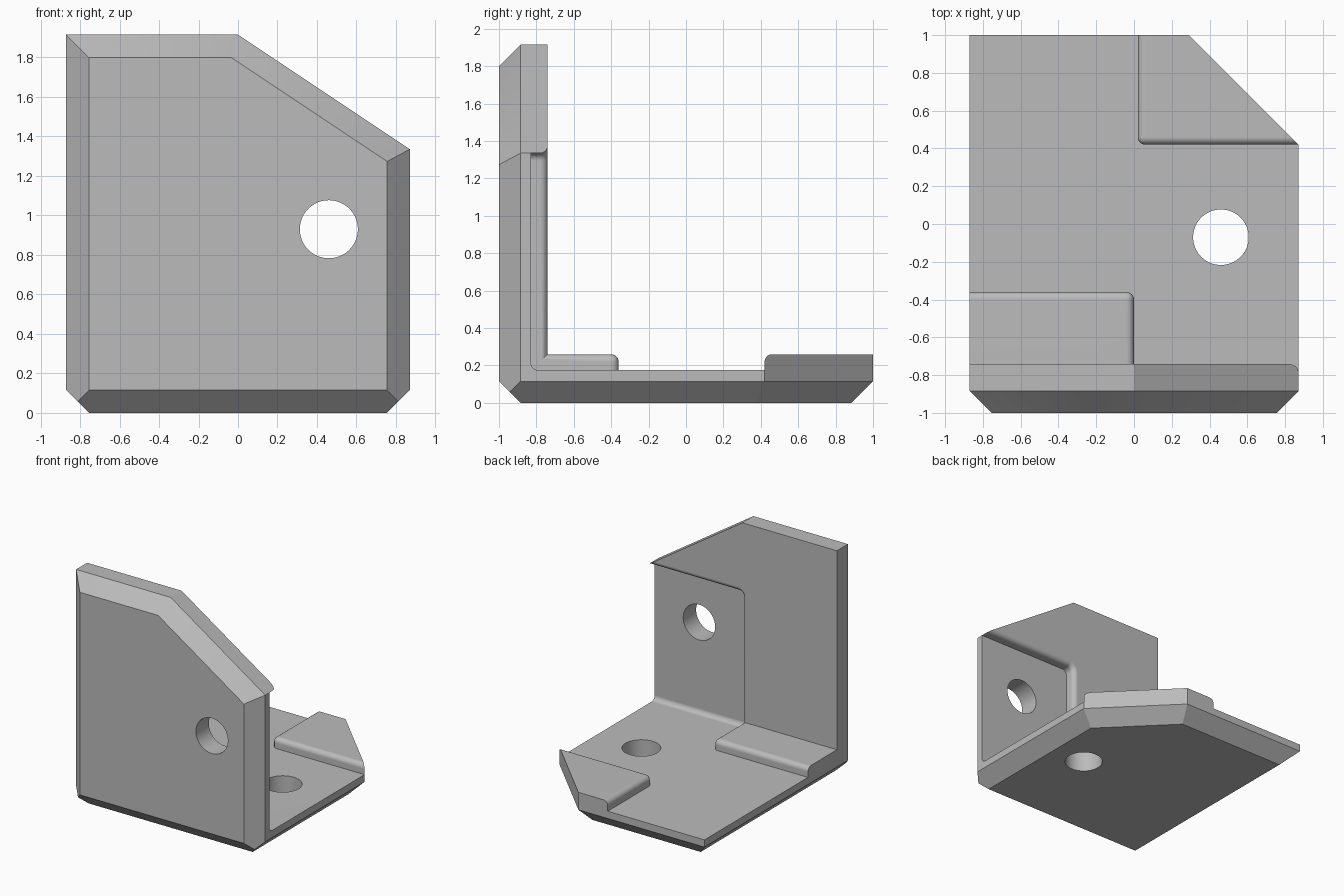
import bpy, bmesh, math
from mathutils import Vector, Matrix

old = bpy.data.objects.get("Cube")
if old:
    bpy.data.objects.remove(old, do_unlink=True)

HALF_W, HALF_D, HEIGHT = 0.87, 1.0, 1.915
CHAMFER, ROUND = 0.115, 0.04
FLOOR, PAD_TOP = 0.175, 0.26          # thin and thick base heights
WALL_THIN, WALL_THICK = -0.83, -0.74  # inner wall faces
LIP = 1.335                           # underside of the wall lip
HOLE_X, HOLE_R = 0.46, 0.147
STEPS = 6

grey = bpy.data.materials.new("plain grey")
grey.use_nodes = True
colour = (0.5, 0.5, 0.5, 1)
grey.diffuse_color = colour
grey.node_tree.nodes["Principled BSDF"].inputs["Base Color"].default_value = colour


def finish(bm, name):
    bmesh.ops.recalc_face_normals(bm, faces=bm.faces[:])
    mesh = bpy.data.meshes.new(name)
    bm.to_mesh(mesh)
    bm.free()
    mesh.materials.append(grey)
    obj = bpy.data.objects.new(name, mesh)
    bpy.context.collection.objects.link(obj)
    return obj


def box_mesh(lo, hi):
    bm = bmesh.new()
    bmesh.ops.create_cube(bm, size=1)
    lo, hi = Vector(lo), Vector(hi)
    for v in bm.verts:
        v.co = (lo + hi) / 2 + v.co * (hi - lo)
    return bm


def rounded_box(name, lo, hi, corner):
    """Box with the three edges that meet at one corner rounded."""
    bm = box_mesh(lo, hi)
    vert = min(bm.verts, key=lambda v: (v.co - Vector(corner)).length)
    bmesh.ops.bevel(bm, geom=list(vert.link_edges), offset=ROUND,
                    segments=STEPS, profile=0.5, affect='EDGES')
    return finish(bm, name)


def cylinder(name, centre, axis):
    bm = bmesh.new()
    turn = Vector(axis).to_track_quat('Z', 'Y').to_matrix().to_4x4()
    bmesh.ops.create_cone(bm, cap_ends=True, segments=64, radius1=HOLE_R,
                          radius2=HOLE_R, depth=0.6,
                          matrix=Matrix.Translation(centre) @ turn)
    return finish(bm, name)


def carve(target, cutter):
    mod = target.modifiers.new("carve", 'BOOLEAN')
    mod.operation, mod.solver, mod.object = 'DIFFERENCE', 'EXACT', cutter
    graph = bpy.context.evaluated_depsgraph_get()
    mesh = bpy.data.meshes.new_from_object(target.evaluated_get(graph))
    target.modifiers.clear()
    target.data = mesh
    bpy.data.objects.remove(cutter, do_unlink=True)


# Outer block: a box trimmed by corner and chamfer planes
def plane(normal, point):
    n = Vector(normal).normalized()
    return n, n.dot(Vector(point))


left = plane((1, 0, 0), (HALF_W, 0, 0))
right = plane((-1, 0, 0), (-HALF_W, 0, 0))
front = plane((0, -1, 0), (0, -HALF_D, 0))
back = plane((0, 1, 0), (0, HALF_D, 0))
top = plane((0, 0, 1), (0, 0, HEIGHT))
bottom = plane((0, 0, -1), (0, 0, 0))
wall_slope = plane((HEIGHT - LIP, 0, HALF_W), (0, 0, HEIGHT))
base_corner = plane((1, 1, 0), (HALF_W, 0.42, 0))

cuts = [wall_slope, base_corner]
pairs = [(front, s) for s in (left, right, top, bottom, wall_slope)]
pairs += [(bottom, s) for s in (left, right, back, base_corner)]
for (n1, d1), (n2, d2) in pairs:
    cuts.append((n1 + n2, d1 + d2 - CHAMFER))

bm = box_mesh((-HALF_W, -HALF_D, 0), (HALF_W, HALF_D, HEIGHT))
for n, d in cuts:
    bmesh.ops.bisect_plane(bm, geom=bm.verts[:] + bm.edges[:] + bm.faces[:],
                           plane_co=n * (d / n.length_squared), plane_no=n,
                           clear_outer=True, dist=1e-5)
    bmesh.ops.holes_fill(bm, edges=[e for e in bm.edges if e.is_boundary])
bmesh.ops.remove_doubles(bm, verts=bm.verts[:], dist=1e-5)
bracket = finish(bm, "corner_bracket")

# Inner space, with a fillet where floor meets wall
bm = box_mesh((-1.5, WALL_THIN, FLOOR), (1.5, 1.5, 2.5))
inner_edge = [e for e in bm.edges if all(
    v.co.y < WALL_THIN + 0.01 and v.co.z < FLOOR + 0.01 for v in e.verts)]
bmesh.ops.bevel(bm, geom=inner_edge, offset=ROUND, segments=STEPS,
                profile=0.5, affect='EDGES')
inner_space = finish(bm, "inner_space")


# Wall pad: thick layer with a round-cornered, flared recess
def recess_ring(bm, y, flare):
    pts = [(3, -3), (3, LIP + flare)]
    for i in range(STEPS + 1):
        a = math.pi / 2 * (1 + i / STEPS)
        r = ROUND + flare
        pts.append((ROUND + r * math.cos(a), LIP - ROUND + r * math.sin(a)))
    pts.append((-flare, -3))
    return [bm.verts.new((x, y, z)) for x, z in pts]


levels = [(-3, 0)]
for i in range(STEPS + 1):
    a = math.pi / 2 * i / STEPS
    levels.append((WALL_THICK - ROUND * (1 - math.sin(a)),
                   ROUND * (1 - math.cos(a))))
levels.append((0, ROUND))
bm = bmesh.new()
rings = [recess_ring(bm, y, flare) for y, flare in levels]
bm.faces.new(rings[0])
bm.faces.new(rings[-1])
for a, b in zip(rings, rings[1:]):
    for i in range(len(a)):
        j = (i + 1) % len(a)
        bm.faces.new((a[i], a[j], b[j], b[i]))
recess = finish(bm, "wall_recess")
wall_pad = finish(box_mesh((-2, -2, -1), (2, WALL_THICK, 3)), "wall_pad")
carve(wall_pad, recess)

# Raised floor pads
front_pad = rounded_box("front_pad", (-2, -2, -1), (0, -0.36, PAD_TOP),
                        (0, -0.36, PAD_TOP))
back_pad = rounded_box("back_pad", (0.02, 0.42, -1), (2, 2, PAD_TOP),
                       (0.02, 0.42, PAD_TOP))
for pad in (wall_pad, front_pad, back_pad):
    carve(inner_space, pad)

# Hollow the block and drill the screw holes
carve(bracket, inner_space)
carve(bracket, cylinder("wall_hole", (HOLE_X, -0.9, 0.93), (0, 1, 0)))
carve(bracket, cylinder("floor_hole", (HOLE_X, -0.07, 0.1), (0, 0, 1)))

# Smooth rounds, crisp flats
bpy.ops.object.select_all(action='DESELECT')
bracket.select_set(True)
bpy.context.view_layer.objects.active = bracket
bpy.ops.object.shade_smooth_by_angle(angle=math.radians(30))
weighted = bracket.modifiers.new("flat_faces", 'WEIGHTED_NORMAL')
weighted.keep_sharp = True
